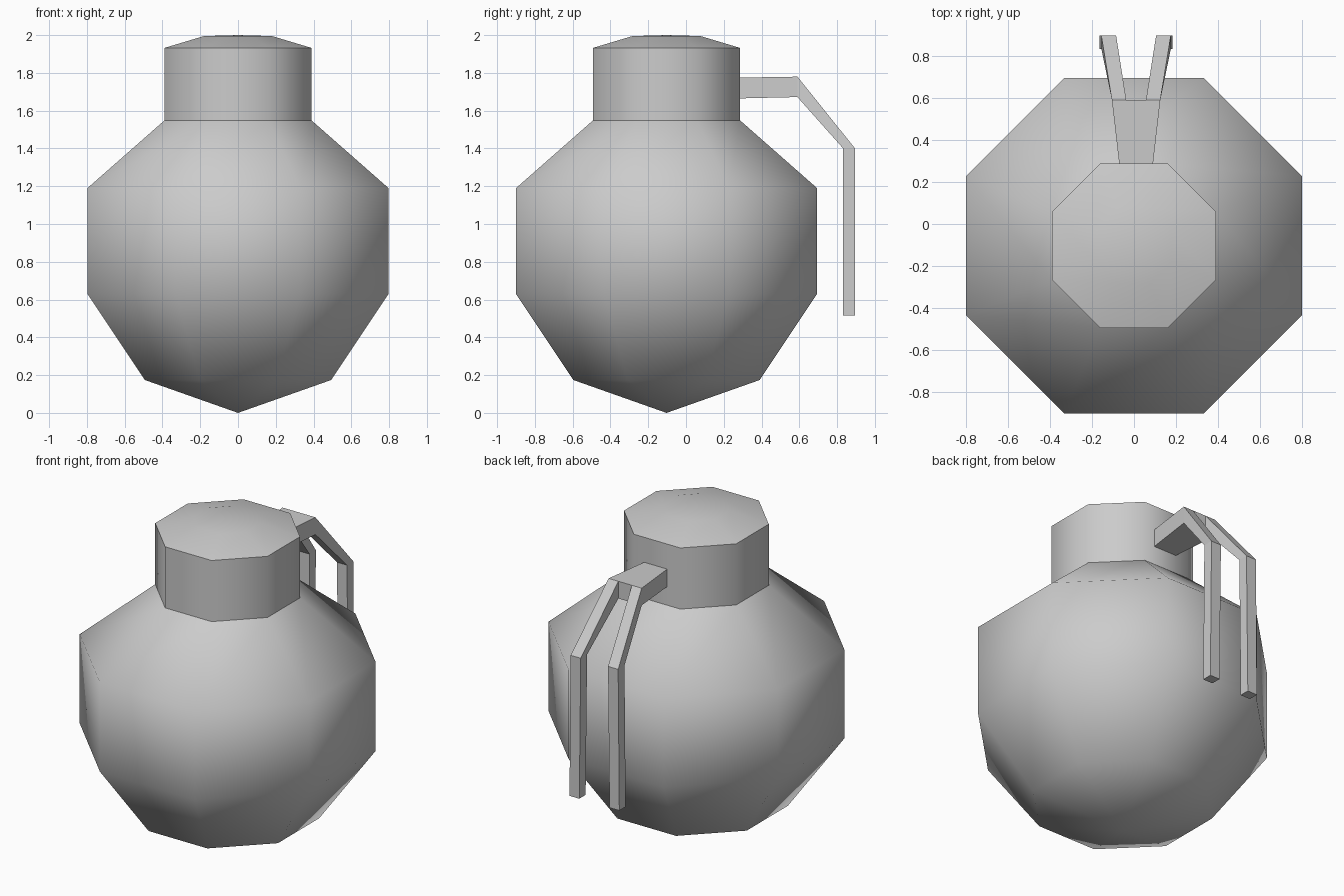
import bpy
from math import cos, sin, pi

if "Cube" in bpy.data.objects:
    bpy.data.objects.remove(bpy.data.objects["Cube"])

CY = -0.103  # y of the body axis
LX = 0.01    # x of the lever centre


def make(name, verts, faces, smooth):
    mesh = bpy.data.meshes.new(name)
    mesh.from_pydata(verts, [], faces)
    mesh.polygons.foreach_set("use_smooth", [smooth] * len(faces))
    mesh.update()
    obj = bpy.data.objects.new(name, mesh)
    bpy.context.collection.objects.link(obj)
    return obj


def octagon_lathe(name, profile):
    """Eight-sided lathe; profile is (half width across flats, z), bottom to top."""
    verts, faces, rings = [], [], []
    for w, z in profile:
        n = len(verts)
        if w == 0:
            verts.append((0, CY, z))
            rings.append([n] * 8)
        else:
            r = w / cos(pi / 8)
            for i in range(8):
                a = pi / 8 + i * pi / 4
                verts.append((r * cos(a), CY + r * sin(a), z))
            rings.append(list(range(n, n + 8)))
    for lo, hi in zip(rings, rings[1:]):
        for i in range(8):
            j = (i + 1) % 8
            faces.append(tuple(dict.fromkeys((lo[i], lo[j], hi[j], hi[i]))))
    return make(name, verts, faces, True)


def bar(name, sections, side=1):
    """Flat-shaded bar; section = (x0, x1, outer (y, z), inner (y, z))."""
    verts, faces = [], []
    for x0, x1, o, i in sections:
        verts += [(LX + side * x, y, z) for x, (y, z) in
                  ((x0, o), (x1, o), (x1, i), (x0, i))]
    for s in range(len(sections) - 1):
        b = 4 * s
        for k in range(4):
            m = (k + 1) % 4
            faces.append((b + k, b + m, b + 4 + m, b + 4 + k))
    e = len(verts) - 4
    faces += [(3, 2, 1, 0), (e, e + 1, e + 2, e + 3)]
    if side > 0:
        faces = [f[::-1] for f in faces]
    return make(name, verts, faces, False)


# Round body, neck and shallow domed cap
octagon_lathe("body", [(0, 0), (0.493, 0.174), (0.797, 0.63), (0.797, 1.19), (0.39, 1.548)])
octagon_lathe("neck", [(0.39, 1.548), (0.39, 1.932)])
octagon_lathe("cap", [(0.39, 1.932), (0.18, 1.995), (0, 2.0)])

# Lever: a stub at the neck splitting into two bent prongs
bar("lever_stub", [
    (-0.08, 0.08, (0.285, 1.775), (0.285, 1.665)),
    (-0.115, 0.115, (0.59, 1.78), (0.59, 1.672)),
])
for side, label in ((-1, "left"), (1, "right")):
    bar("lever_prong_" + label, [
        (0.047, 0.115, (0.59, 1.78), (0.59, 1.672)),
        (0.095, 0.165, (0.895, 1.40), (0.832, 1.40)),
        (0.105, 0.173, (0.895, 0.515), (0.832, 0.515)),
    ], side)
